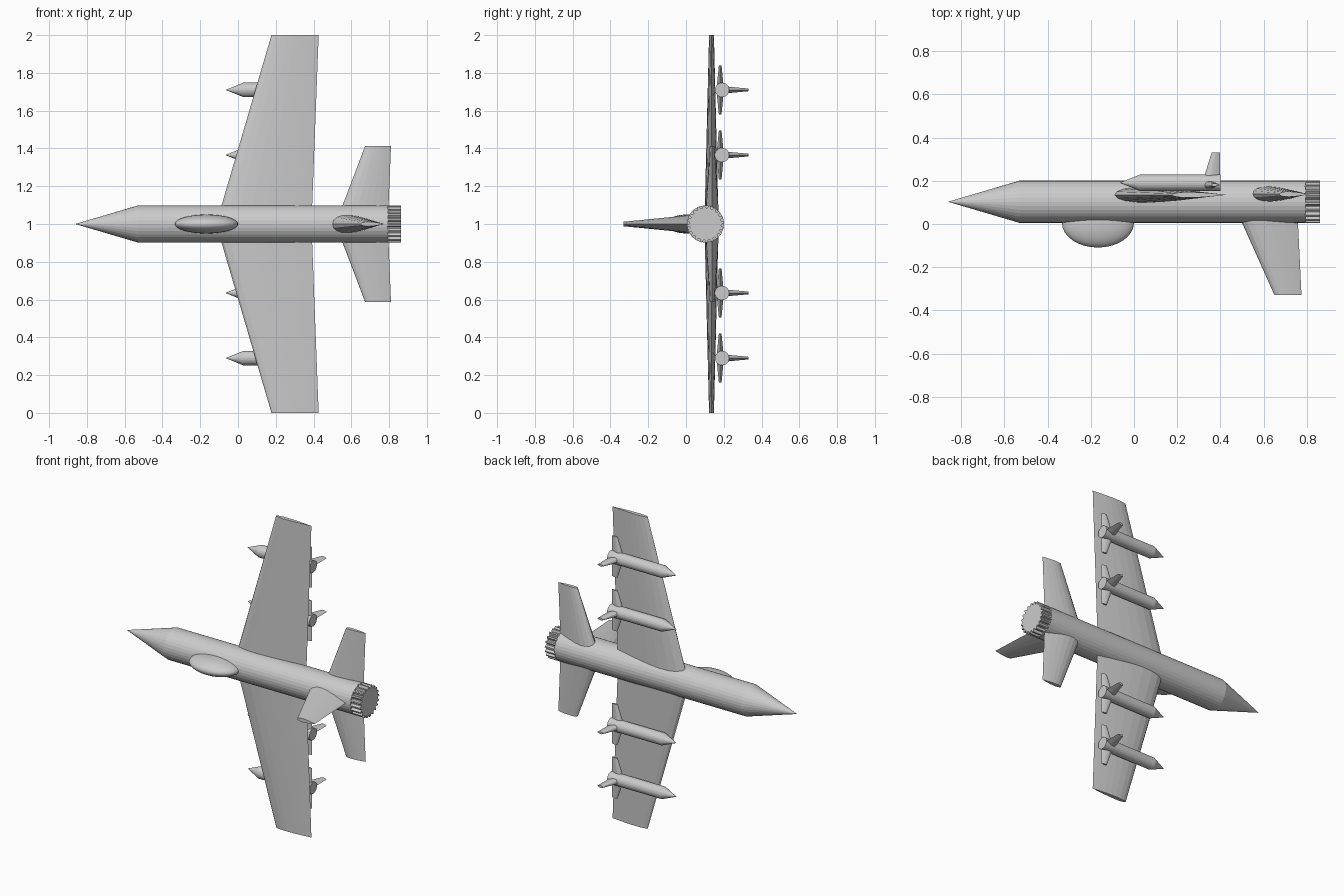
import bpy, bmesh, math
from mathutils import Vector

cube = bpy.data.objects.get("Cube")
if cube:
    bpy.data.objects.remove(cube, do_unlink=True)

grey = bpy.data.materials.new("light grey")
grey.use_nodes = True
grey.diffuse_color = (0.6, 0.6, 0.6, 1)
grey.node_tree.nodes["Principled BSDF"].inputs["Base Color"].default_value = (0.6, 0.6, 0.6, 1)

X, Y, Z = Vector((1, 0, 0)), Vector((0, 1, 0)), Vector((0, 0, 1))


def finish(name, bm):
    bmesh.ops.recalc_face_normals(bm, faces=bm.faces)
    mesh = bpy.data.meshes.new(name)
    bm.to_mesh(mesh)
    bm.free()
    mesh.materials.append(grey)
    obj = bpy.data.objects.new(name, mesh)
    bpy.context.collection.objects.link(obj)
    return obj


def loft(name, rings):
    """Skin closed rings of equal length and cap both ends."""
    bm = bmesh.new()
    loops = [[bm.verts.new(p) for p in ring] for ring in rings]
    n = len(loops[0])
    for a, b in zip(loops, loops[1:]):
        for i in range(n):
            j = (i + 1) % n
            bm.faces.new((a[i], a[j], b[j], b[i]))
    bm.faces.new(loops[0])
    bm.faces.new(loops[-1])
    bmesh.ops.remove_doubles(bm, verts=bm.verts, dist=1e-5)
    return finish(name, bm)


def body(name, centre, profile, sides=32):
    """Round body along x from (x, radius) pairs."""
    rings = []
    for x, r in profile:
        angles = [math.tau * i / sides for i in range(sides)]
        rings.append([centre + X * x + r * (Y * math.cos(a) + Z * math.sin(a)) for a in angles])
    return loft(name, rings)


def surface(name, origin, span, thick, root, tip, steps=10):
    """Tapered aerofoil; sections are (span, leading x, trailing x, half thickness)."""
    def half(t):
        return 10 * (0.2969 * math.sqrt(t) - 0.126 * t - 0.3516 * t**2 + 0.2843 * t**3 - 0.1036 * t**4)
    ts = [(1 - math.cos(math.pi * i / steps)) / 2 for i in range(steps + 1)]
    outline = [(t, half(t)) for t in ts] + [(t, -half(t)) for t in ts[-2:0:-1]]
    rings = []
    for s, le, te, h in (root, tip):
        rings.append([origin + span * s + X * (le + (te - le) * t) + thick * (h * k)
                      for t, k in outline])
    return loft(name, rings)


# Fuselage with pointed nose
core = Vector((0, 0.103, 1))
body("fuselage", core, [(-0.86, 0.0005), (-0.53, 0.098), (0.795, 0.098)])

# Toothed exhaust ring
teeth = 20
rings = []
for x in (0.79, 0.862):
    ring = []
    for i in range(teeth * 4):
        a = math.tau * (i + 0.5) / (teeth * 4)
        r = 0.099 if i % 4 < 2 else 0.084
        ring.append(core + X * x + r * (Y * math.cos(a) + Z * math.sin(a)))
    rings.append(ring)
loft("exhaust_ring", rings)

# Bubble canopy
bm = bmesh.new()
bmesh.ops.create_uvsphere(bm, u_segments=32, v_segments=16, radius=1)
bmesh.ops.scale(bm, vec=(0.05, 0.115, 0.167), verts=bm.verts)
for v in bm.verts:
    v.co = Vector((v.co.z - 0.167, v.co.y + 0.006, v.co.x + 1))
canopy = finish("canopy", bm)
for p in canopy.data.polygons:
    p.use_smooth = True

# Main wings, tailplanes and underwing missiles on both sides
for side, label in ((1, "upper"), (-1, "lower")):
    out = Z * side
    surface(label + "_wing", Vector((0, 0.135, 1)), out, Y,
            (0, -0.116, 0.389, 0.038), (1, 0.177, 0.427, 0.013))
    surface(label + "_tailplane", Vector((0, 0.138, 1)), out, Y,
            (0, 0.516, 0.793, 0.04), (0.413, 0.673, 0.81, 0.012))
    for span, place in ((0.365, "inner"), (0.71, "outer")):
        name = label + "_" + place + "_missile"
        hub = Vector((0, 0.191, 1 + side * span))
        body(name, hub, [(-0.065, 0.0005), (0.028, 0.038), (0.4, 0.038)], 24)
        for d, t, shift, reach in ((Y, Z, 0, 0.14), (Z, Y, -0.01, 0.13), (-Z, Y, -0.01, 0.13)):
            surface(name + "_fin", hub + Y * shift, d, t,
                    (0, 0.316, 0.398, 0.02), (reach, 0.36, 0.398, 0.007), 8)

# Vertical tail fin
surface("tail_fin", Vector((0, 0.1, 1)), -Y, Z,
        (0, 0.458, 0.755, 0.055), (0.43, 0.651, 0.776, 0.012))
